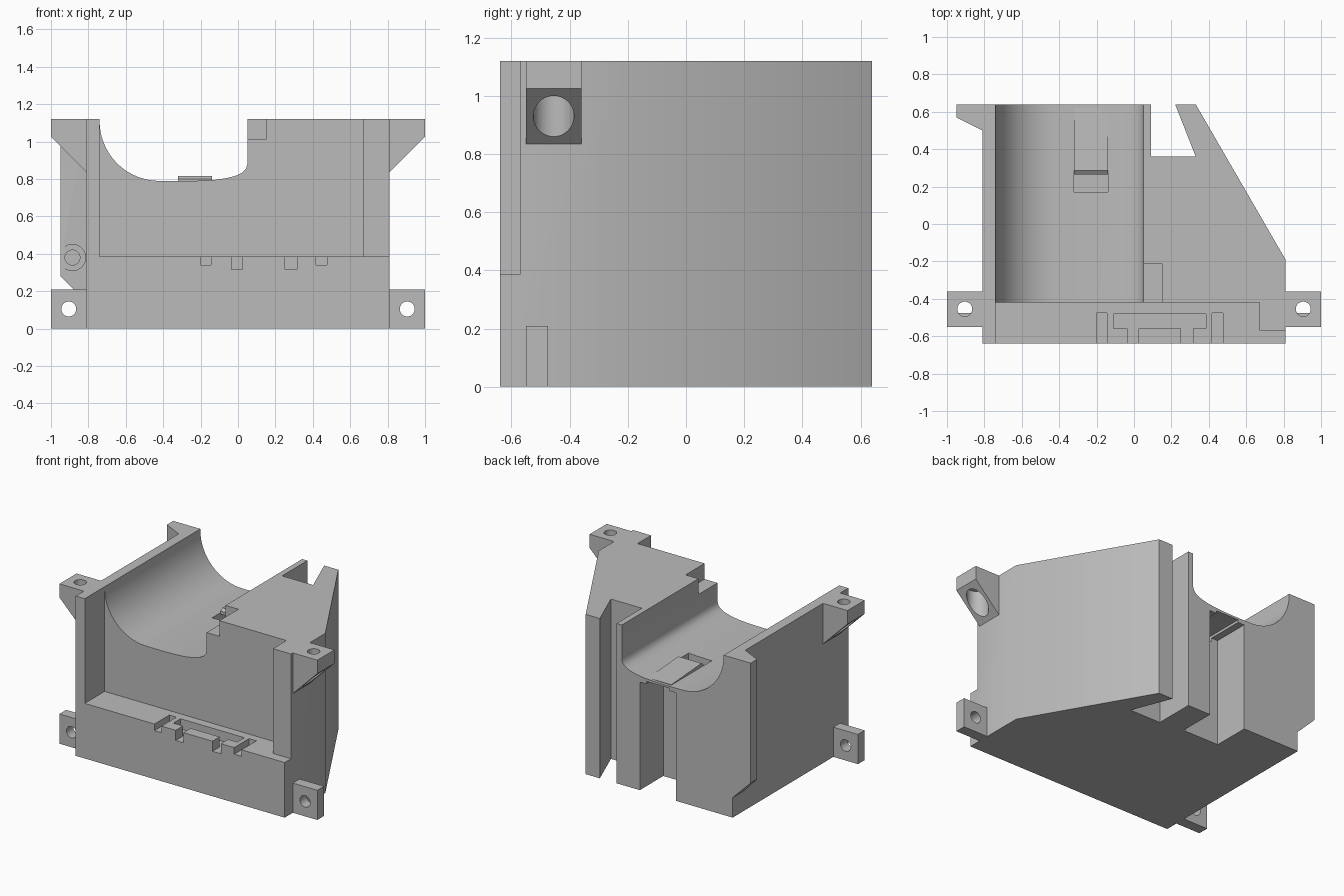
import bpy, bmesh, math

if "Cube" in bpy.data.objects:
    bpy.data.objects.remove(bpy.data.objects["Cube"])

grey = bpy.data.materials.new("grey_plastic")
grey.diffuse_color = (0.5, 0.5, 0.5, 1)
grey.use_nodes = True
grey.node_tree.nodes["Principled BSDF"].inputs["Base Color"].default_value = grey.diffuse_color


def prism(name, pts, lo, hi, axis="z"):
    """Extrude a 2D outline along an axis: z uses (x, y), y uses (x, z), x uses (y, z)."""
    place = {"z": lambda a, b, t: (a, b, t),
             "y": lambda a, b, t: (a, t, b),
             "x": lambda a, b, t: (t, a, b)}[axis]
    bm = bmesh.new()
    rings = [[bm.verts.new(place(a, b, t)) for a, b in pts] for t in (lo, hi)]
    n = len(pts)
    for i in range(n):
        j = (i + 1) % n
        bm.faces.new((rings[0][i], rings[0][j], rings[1][j], rings[1][i]))
    bm.faces.new(rings[0][::-1])
    bm.faces.new(rings[1])
    bmesh.ops.recalc_face_normals(bm, faces=bm.faces)
    me = bpy.data.meshes.new(name)
    bm.to_mesh(me)
    bm.free()
    me.materials.append(grey)
    ob = bpy.data.objects.new(name, me)
    bpy.context.collection.objects.link(ob)
    return ob


def box(name, x0, x1, y0, y1, z0, z1):
    return prism(name, [(x0, y0), (x1, y0), (x1, y1), (x0, y1)], z0, z1)


def circle(a, b, r, n=40):
    return [(a + r * math.cos(2 * math.pi * i / n), b + r * math.sin(2 * math.pi * i / n))
            for i in range(n)]


def boolean(ob, other, op="DIFFERENCE"):
    """Apply one boolean and remove the helper."""
    bpy.context.view_layer.objects.active = ob
    m = ob.modifiers.new("bool", "BOOLEAN")
    m.operation, m.solver, m.object = op, "EXACT", other
    bpy.ops.object.modifier_apply(modifier=m.name)
    bpy.data.objects.remove(other)


TOP = 1.12

# Main block with slanted right side and the undercut notch at the back
housing = prism("housing", [
    (-0.81, -0.64), (0.81, -0.64), (0.81, -0.19), (0.33, 0.64), (0.22, 0.64),
    (0.33, 0.36), (0.09, 0.36), (0.09, 0.64), (-0.81, 0.64)], 0, TOP)

# Rear left flange with tapered front, chamfered foot and blind screw hole
flange = prism("flange", [(-0.95, 0.64), (-0.95, 0.57), (-0.81, 0.50), (-0.81, 0.64)], 0.1, TOP)
boolean(flange, prism("cut", [(-1.0, 0.33), (-1.0, 0.0), (-0.67, 0.0)], 0.4, 0.7, "y"))
boolean(flange, prism("cut", circle(-0.885, 0.38, 0.07), 0.4, 0.565, "y"))
boolean(flange, prism("cut", circle(-0.885, 0.38, 0.04), 0.4, 0.61, "y"))

# Rounded trough open to the top and back
arc = [(-0.42 - 0.32 * math.cos(t), 1.11 - 0.32 * math.sin(t))
       for t in (math.pi / 2 * i / 20 for i in range(21))]
trough = [(-0.74, 1.3)] + arc + [
    (-0.3, 0.789), (-0.2, 0.791), (-0.12, 0.796), (-0.06, 0.805), (-0.01, 0.818),
    (0.025, 0.836), (0.043, 0.855), (0.05, 0.88), (0.05, 1.3)]
boolean(housing, prism("cut", trough, -0.5, 0.8, "y"))

# Front recess, stepping forward at the right wall
boolean(housing, prism("cut", [(-0.74, -0.8), (0.9, -0.8), (0.9, -0.57), (0.67, -0.57),
                               (0.67, -0.42), (-0.74, -0.42)], 0.386, 1.3))
# Small step beside the trough
boolean(housing, box("cut", 0.0, 0.15, -0.5, -0.21, 1.01, 1.3))

# Slots in the front shelf
for x0, x1 in ((-0.20, -0.145), (0.418, 0.475)):
    boolean(housing, box("cut", x0, x1, -0.8, -0.475, 0.34, 0.5))
boolean(housing, prism("cut", [
    (-0.11, -0.48), (-0.11, -0.56), (-0.035, -0.56), (-0.035, -0.8), (0.025, -0.8),
    (0.025, -0.56), (0.25, -0.56), (0.25, -0.8), (0.315, -0.8), (0.315, -0.56),
    (0.385, -0.56), (0.385, -0.48)], 0.315, 0.5))

# Rear channel, its narrow upper slot and the window into the trough
boolean(housing, box("cut", -0.37, -0.09, 0.38, 0.8, -0.2, 0.757))
boolean(housing, box("cut", -0.32, -0.14, 0.17, 0.8, 0.73, 0.775))
boolean(housing, box("cut", -0.32, -0.14, 0.17, 0.27, 0.73, 1.0))

# Sloping latch plate lying in the trough
latch = prism("latch_plate", [(0.265, 0.778), (0.265, 0.80), (0.285, 0.815),
                              (0.62, 0.793), (0.62, 0.778)], -0.32, -0.14, "x")

parts = [housing, flange, latch]
for s, side in ((-1, "left"), (1, "right")):
    # Lower mounting lug with a hole running front to back
    low = box("lower_lug_" + side, *sorted((s * 0.81, s * 1.0)), -0.55, -0.475, 0, 0.208)
    boolean(low, prism("cut", circle(s * 0.905, 0.105, 0.04), -0.8, -0.2, "y"))
    # Upper mounting lug, gusseted, with a counterbored vertical hole
    up = prism("upper_lug_" + side, [(s * 0.81, TOP), (s * 0.81, 0.835), (s * 1.0, 1.025),
                                     (s * 1.0, TOP)], -0.55, -0.36, "y")
    boolean(up, prism("cut", circle(s * 0.905, -0.455, 0.04), 0.5, 1.3))
    boolean(up, prism("cut", circle(s * 0.905, -0.455, 0.07), 0.5, 1.05))
    parts += [low, up]

# Smooth curved walls, keep hard edges
for ob in parts:
    bpy.ops.object.select_all(action="DESELECT")
    ob.select_set(True)
    bpy.context.view_layer.objects.active = ob
    bpy.ops.object.shade_smooth_by_angle(angle=math.radians(31))
